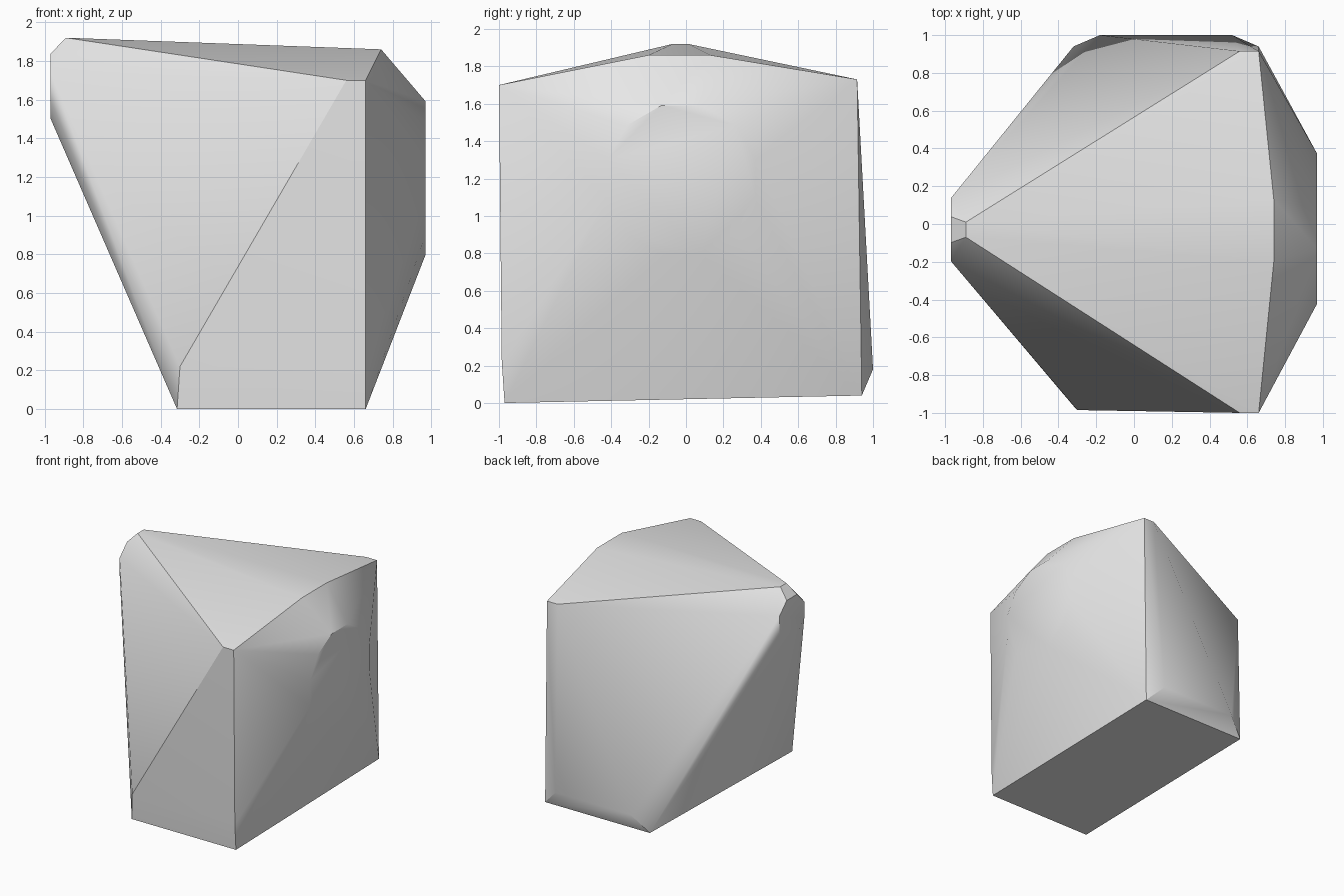
import bpy, bmesh
from math import sin, cos, pi, radians

cube = bpy.data.objects.get("Cube")
if cube:
    bpy.data.objects.remove(cube, do_unlink=True)

grey = bpy.data.materials.new("light grey")
grey.use_nodes = True
colour = (0.8, 0.8, 0.8, 1)
grey.diffuse_color = colour
grey.node_tree.nodes["Principled BSDF"].inputs["Base Color"].default_value = colour


def ring(x, y, z, radius, sides):
    """Flat-topped polygon facing along x."""
    turns = [2 * pi * (i + 0.5) / sides for i in range(sides)]
    return [(x, y + radius * sin(a), z + radius * cos(a)) for a in turns]


def bar(x0, x1, y, z):
    """Two ends of an edge running along x."""
    return [(x0, y, z), (x1, y, z)]


points = []
# round end on the left side of the block and its narrow chamfered crest
points += ring(-0.97, -0.03, 1.67, 0.18, 8)
points += [(-0.89, -0.07, 1.92), (-0.89, 0.01, 1.92)]
# large round end on the right
points += ring(0.97, -0.025, 1.195, 0.41, 12)
# ridge of the roof
points += [(0.74, -0.2, 1.86), (0.74, 0.13, 1.86)]
# front wall: base, band above the base, upper edge
points += bar(-0.315, 0.66, -0.97, 0)
points += bar(-0.30, 0.66, -0.985, 0.22)
points += bar(0.56, 0.66, -1, 1.70)
# back wall: base, bevel above the base, upper edge
points += bar(-0.32, 0.66, 0.94, 0.04)
points += bar(-0.18, 0.52, 1, 0.18)
points += bar(0.56, 0.66, 0.915, 1.73)

# wrap the outline in a faceted shell
bm = bmesh.new()
for p in points:
    bm.verts.new(p)
hull = bmesh.ops.convex_hull(bm, input=bm.verts[:])
inside = {g for g in hull["geom_interior"] + hull["geom_unused"]
          if isinstance(g, bmesh.types.BMVert)}
bmesh.ops.delete(bm, geom=list(inside), context="VERTS")
bmesh.ops.dissolve_limit(bm, angle_limit=radians(0.3), verts=bm.verts[:], edges=bm.edges[:])
bmesh.ops.recalc_face_normals(bm, faces=bm.faces[:])
mesh = bpy.data.meshes.new("faceted_block")
bm.to_mesh(mesh)
bm.free()

block = bpy.data.objects.new("faceted_block", mesh)
bpy.context.collection.objects.link(block)
mesh.materials.append(grey)

# soft shading across shallow facets, crisp at the corners
bpy.ops.object.select_all(action="DESELECT")
block.select_set(True)
bpy.context.view_layer.objects.active = block
bpy.ops.object.shade_smooth_by_angle(angle=radians(30))
